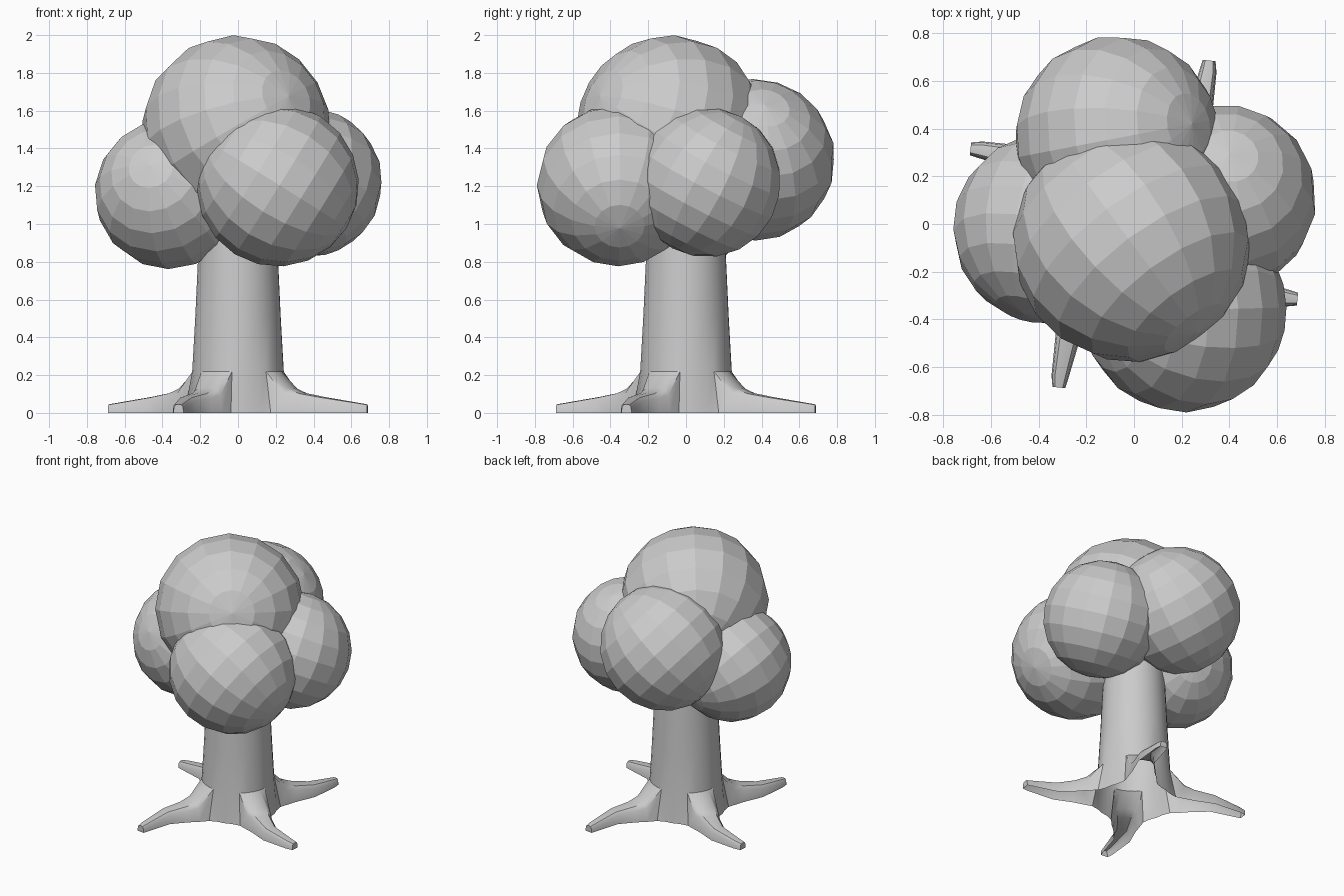
import bpy, bmesh
from math import sin, cos, pi, radians
from mathutils import Vector, Matrix

if "Cube" in bpy.data.objects:
    bpy.data.objects.remove(bpy.data.objects["Cube"])


def finish(bm, name, smooth_angle=None):
    bmesh.ops.recalc_face_normals(bm, faces=bm.faces)
    mesh = bpy.data.meshes.new(name)
    bm.to_mesh(mesh)
    bm.free()
    ob = bpy.data.objects.new(name, mesh)
    bpy.context.collection.objects.link(ob)
    if smooth_angle:
        bpy.ops.object.select_all(action='DESELECT')
        ob.select_set(True)
        bpy.context.view_layer.objects.active = ob
        bpy.ops.object.shade_smooth_by_angle(angle=radians(smooth_angle))
    return ob


# Leaf balls: name, centre, radius, direction of the sphere's pole
balls = [
    ("leaves_top", (-0.01, -0.08, 1.50), 0.50, (0.55, -0.74, 0.35)),
    ("leaves_left", (-0.36, -0.02, 1.16), 0.40, (-0.26, -0.88, 0.38)),
    ("leaves_front", (0.21, -0.36, 1.205), 0.43, (0.85, 0.02, -0.53)),
    ("leaves_right", (0.37, 0.11, 1.22), 0.395, (0.08, 0.46, 0.88)),
    ("leaves_back", (-0.07, 0.36, 1.34), 0.43, (0.73, 0.14, 0.67)),
]
for name, centre, radius, pole in balls:
    bm = bmesh.new()
    rot = Vector(pole).to_track_quat('Z', 'Y').to_matrix().to_4x4()
    bmesh.ops.create_uvsphere(bm, u_segments=16, v_segments=10, radius=radius,
                              matrix=Matrix.Translation(centre) @ rot)
    finish(bm, name)

# Trunk with four bent roots, open underneath
SIDES = 32
QUARTER, ROOT = SIDES // 4, SIDES // 8
START = radians(240 - 22.5)
bm = bmesh.new()


def ring(z, radius_of):
    verts = []
    for i in range(SIDES):
        a = START + 2 * pi * i / SIDES
        r = radius_of(i % QUARTER)
        verts.append(bm.verts.new((r * cos(a), r * sin(a), z)))
    return verts


def bridge(a, b):
    for i in range(len(a) - 1):
        bm.faces.new((a[i], a[i + 1], b[i + 1], b[i]))


rings = [ring(z, lambda i, r=r: r)
         for z, r in ((0.22, 0.243), (0.50, 0.227), (0.80, 0.213), (1.25, 0.19))]
for lo, hi in zip(rings, rings[1:]):
    bridge(lo + lo[:1], hi + hi[:1])
bm.faces.new(rings[-1])

# Foot walls between the roots, bulging a little next to each root
foot = ring(0, lambda i: 0.285 if i in (0, ROOT) else 0.262)
low = rings[0]

# Root cross-sections of the front root: x, y, heading, half width, height
sections = [
    (-0.165, -0.285, 240, 0.095, 0.135),
    (-0.205, -0.345, 240, 0.075, 0.108),
    (-0.275, -0.455, 247, 0.055, 0.085),
    (-0.310, -0.640, 262, 0.036, 0.053),
    (-0.315, -0.685, 264, 0.027, 0.045),
]
outline = ((-1, 0), (-0.88, 0.72), (-0.6, 0.95), (0, 1), (0.6, 0.95), (0.88, 0.72), (1, 0))
for k in range(4):
    s = k * QUARTER
    wall = [(s + i) % SIDES for i in range(ROOT, QUARTER + 1)]
    bridge([foot[i] for i in wall], [low[i] for i in wall])
    turn = Matrix.Rotation(k * pi / 2, 4, 'Z')
    prev = [foot[s]] + low[s:s + ROOT + 1] + [foot[s + ROOT]]
    for x, y, heading, w, h in sections:
        side = radians(heading + 90)
        cur = [bm.verts.new(turn @ Vector((x + u * w * cos(side), y + u * w * sin(side), v * h)))
               for u, v in outline]
        bridge(prev, cur)
        prev = cur
    bm.faces.new(prev)

loose = [v for v in bm.verts if not v.link_faces]
bmesh.ops.delete(bm, geom=loose, context='VERTS')
finish(bm, "trunk_and_roots", 35)
